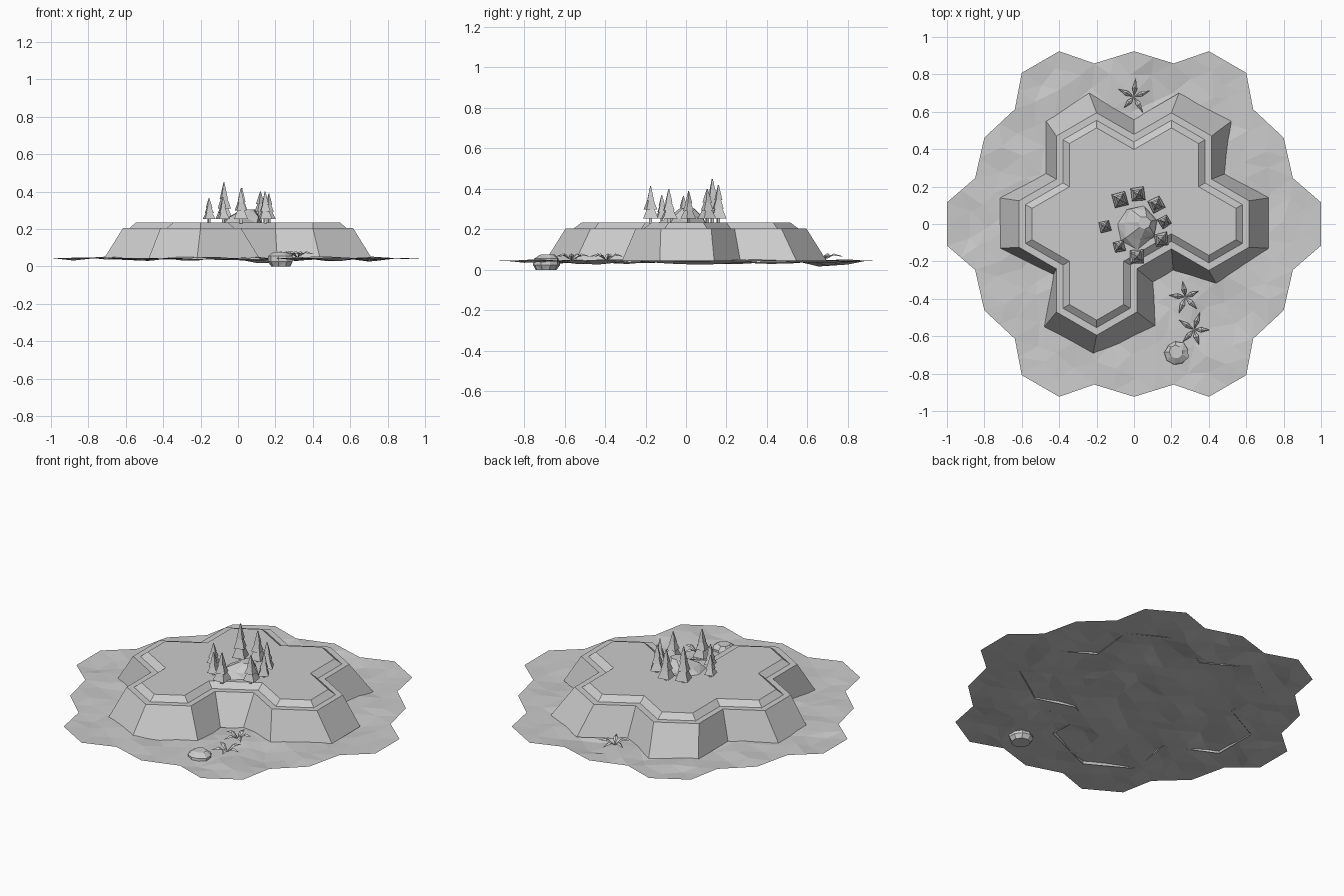
import bpy
import bmesh
import math
import random
from mathutils import Vector, noise

random.seed(4)
if "Cube" in bpy.data.objects:
    bpy.data.objects.remove(bpy.data.objects["Cube"], do_unlink=True)

grey = bpy.data.materials.new("stone_grey")
grey.use_nodes = True
colour = (0.6, 0.6, 0.6, 1)
grey.diffuse_color = colour
grey.node_tree.nodes["Principled BSDF"].inputs["Base Color"].default_value = colour

CELL = 0.2                       # half the width of a hexagon cell
ROW = CELL / math.sqrt(3)        # half the side of a hexagon cell
TOP = 0.235                      # height of the plateau top


def finish(name, bm, recalc=True):
    if recalc:
        bmesh.ops.recalc_face_normals(bm, faces=bm.faces)
    mesh = bpy.data.meshes.new(name)
    bm.to_mesh(mesh)
    bm.free()
    mesh.materials.append(grey)
    obj = bpy.data.objects.new(name, mesh)
    bpy.context.collection.objects.link(obj)
    return obj


def loft(bm, rings, cap_start=False, cap_end=True):
    """Join rings of equal length with quads, with optional end caps."""
    loops = [[bm.verts.new(p) for p in ring] for ring in rings]
    for low, high in zip(loops, loops[1:]):
        for i in range(len(low)):
            j = (i + 1) % len(low)
            bm.faces.new((low[i], low[j], high[j], high[i]))
    if cap_start:
        bm.faces.new(loops[0][::-1])
    if cap_end:
        bm.faces.new(loops[-1])


def offset(outline, dist):
    """Move a counter-clockwise outline outward with mitred corners."""
    result = []
    for i, p in enumerate(outline):
        a = (p - outline[i - 1]).normalized()
        b = (outline[(i + 1) % len(outline)] - p).normalized()
        n1, n2 = Vector((a.y, -a.x)), Vector((b.y, -b.x))
        result.append(p + dist * (n1 + n2) / (1 + n1.dot(n2)))
    return result


def polygon(cx, cy, z, radius, sides, turn=0.0, wobble=0.0):
    pts = []
    for i in range(sides):
        a = turn + math.tau * i / sides
        r = radius * (1 + random.uniform(-wobble, wobble))
        pts.append((cx + r * math.cos(a), cy + r * math.sin(a), z))
    return pts


# Ground sheet: nineteen hexagon cells, filled in at the notches
def ground():
    bm = bmesh.new()
    for row in range(-2, 3):
        count = 5 - abs(row)
        for k in range(count):
            cx = (2 * k - count + 1) * CELL
            cy = row * 3 * ROW
            hub = bm.verts.new((cx, cy, 0))
            rim = [bm.verts.new(p) for p in polygon(cx, cy, 0, 2 * ROW, 6, math.pi / 6)]
            for i in range(6):
                bm.faces.new((hub, rim[i], rim[(i + 1) % 6]))
    bmesh.ops.remove_doubles(bm, verts=bm.verts, dist=0.001)
    for v in bm.verts:
        if v.is_boundary and len(v.link_faces) == 4:
            v.co *= 1.062
    bmesh.ops.subdivide_edges(bm, edges=bm.edges, cuts=1, use_grid_fill=True)
    bmesh.ops.triangulate(bm, faces=bm.faces)
    dip = Vector((0.12, 0.69, 0))
    for v in bm.verts:
        if v.is_boundary:
            v.co.z = 0.045
            continue
        near_dip = max(0, 1 - (v.co - dip).length / 0.13)
        height = 0.042 + 0.02 * noise.noise(v.co * 5 + Vector((3, 7, 1)))
        v.co.x += random.uniform(-0.025, 0.025)
        v.co.y += random.uniform(-0.025, 0.025)
        v.co.z = min(height, 0.052) - 0.03 * near_dip
    finish("ground", bm)


# Plateau: six joined cells with sloping walls, a ledge and a raised lip
def plateau():
    steps = [(3, 1), (2, 2), (2, 4), (1, 5), (0, 4), (-1, 5), (-2, 4), (-2, 2), (-3, 1),
             (-3, -1), (-2, -2), (-2, -4), (-1, -5), (0, -4), (0, -2), (1, -1), (2, -2), (3, -1)]
    foot = [(.72, .14), (.49, .27), (.52, .55), (.24, .7), (0, .56), (-.24, .7),
            (-.47, .55), (-.47, .27), (-.72, .14), (-.72, -.13), (-.43, -.27), (-.48, -.55),
            (-.22, -.7), (.12, -.55), (.1, -.31), (.21, -.25), (.44, -.32), (.72, -.13)]
    outline = [Vector((x * CELL, y * ROW)) for x, y in steps]
    rings = [[(x, y, 0.036) for x, y in foot]]
    for dist, z in ((0.015, 0.205), (-0.02, 0.205), (-0.055, TOP)):
        rings.append([(p.x, p.y, z) for p in offset(outline, dist)])
    bm = bmesh.new()
    loft(bm, rings)
    finish("plateau", bm, recalc=False)


# Trees: a short trunk under stacked four-sided tiers
def tree(index, x, y, height, width):
    bm = bmesh.new()
    turn = random.uniform(0, 0.6) + math.pi / 4
    skirt = TOP + 0.018
    loft(bm, [polygon(x, y, TOP - 0.005, width * 0.2, 4, turn),
              polygon(x, y, skirt + 0.01, width * 0.2, 4, turn)])
    crown = height - skirt
    for start, end, size in ((0, 0.55, 1), (0.28, 0.78, 0.72), (0.55, 1, 0.46)):
        twist = turn + random.uniform(-0.15, 0.15)
        loft(bm, [polygon(x, y, skirt + start * crown, width * size, 4, twist, 0.08),
                  polygon(x, y, skirt + end * crown, width * 0.05, 4, twist)],
             cap_start=True)
    finish(f"tree_{index}", bm)


# Boulders: irregular stacked rings
def boulder(name, x, y, sides, layers, wobble):
    bm = bmesh.new()
    rings = []
    for z, radius, dx, dy in layers:
        ring = polygon(x + dx, y + dy, z, radius, sides, 0.3, wobble)
        rings.append(ring)
    loft(bm, rings, cap_start=True)
    bmesh.ops.triangulate(bm, faces=bm.faces)
    finish(name, bm)


# Plants: five arching leaves creased along the middle
def plant(index, x, y, reach, turn):
    bm = bmesh.new()
    base = Vector((x, y, 0.045))
    for i in range(5):
        a = turn + math.tau * i / 5 + random.uniform(-0.15, 0.15)
        out = Vector((math.cos(a), math.sin(a), 0))
        side = Vector((-out.y, out.x, 0))
        length = reach * random.uniform(0.85, 1.1)
        root = bm.verts.new(base)
        mid = bm.verts.new(base + out * length * 0.5 + Vector((0, 0, 0.036)))
        tip = bm.verts.new(base + out * length + Vector((0, 0, 0.02)))
        for s in (1, -1):
            edge = bm.verts.new(base + out * length * 0.45 + side * s * 0.014
                                + Vector((0, 0, 0.026)))
            for tri in ((root, edge, mid), (mid, edge, tip)):
                bm.faces.new(tri if s < 0 else tri[::-1])
    for f in bm.faces:
        f.normal_update()
        if f.normal.z < 0:
            f.normal_flip()
    finish(f"plant_{index}", bm, recalc=False)


ground()
plateau()

grove = [(-.075, .13, .45, .055), (.02, .16, .42, .05), (.12, .105, .4, .05),
         (.165, .013, .39, .04), (.145, -.085, .4, .05), (.015, -.175, .415, .052),
         (-.08, -.12, .37, .04), (-.155, -.013, .365, .04)]
for n, spec in enumerate(grove, 1):
    tree(n, *spec)

boulder("central_mound", 0.01, -0.015, 7,
        [(TOP - 0.005, 0.115, 0, 0), (0.265, 0.09, 0.02, 0.01), (0.305, 0.035, 0.045, 0.02)], 0.15)
boulder("shore_rock", 0.23, -0.69, 9,
        [(0, 0.05, 0, 0), (0.025, 0.066, 0, 0), (0.055, 0.064, 0, 0),
         (0.076, 0.036, -0.005, 0.005)], 0.08)

for n, spec in enumerate([(0, 0.68, 0.095, 0.3), (0.275, -0.39, 0.09, 0.5),
                          (0.32, -0.565, 0.095, 0.1)], 1):
    plant(n, *spec)
